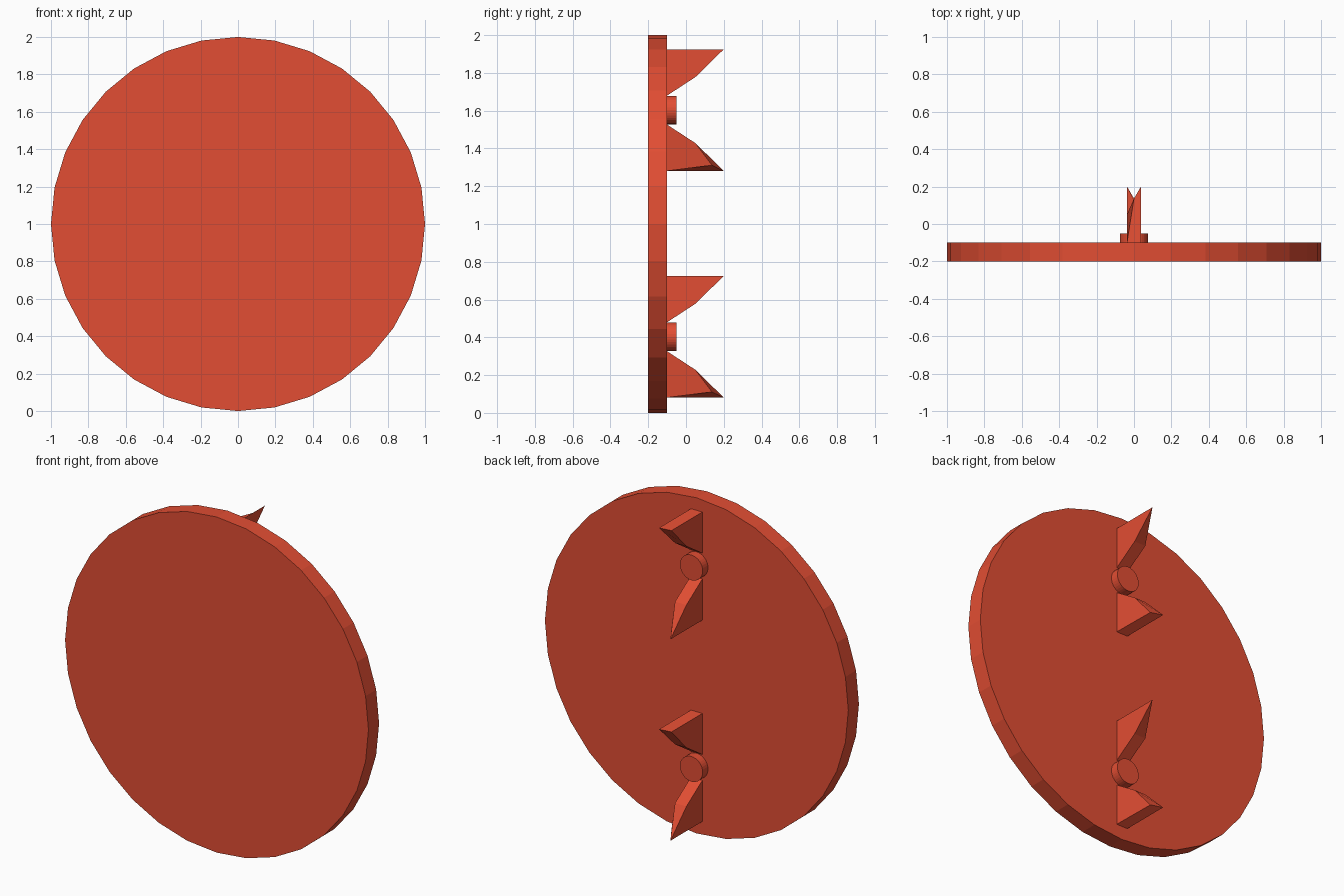
import bpy, bmesh
from math import pi
from mathutils import Matrix, Vector

if "Cube" in bpy.data.objects:
    bpy.data.objects.remove(bpy.data.objects["Cube"])

red = bpy.data.materials.new("red")
red.diffuse_color = (0.76, 0.075, 0.033, 1)
red.use_nodes = True
red.node_tree.nodes["Principled BSDF"].inputs["Base Color"].default_value = red.diffuse_color

def finish(bm, name):
    bmesh.ops.recalc_face_normals(bm, faces=bm.faces)
    mesh = bpy.data.meshes.new(name)
    bm.to_mesh(mesh)
    bm.free()
    mesh.materials.append(red)
    obj = bpy.data.objects.new(name, mesh)
    bpy.context.collection.objects.link(obj)
    return obj

def disc(name, radius, y0, y1, z):
    bm = bmesh.new()
    place = Matrix.Translation((0, (y0 + y1) / 2, z)) @ Matrix.Rotation(pi / 2, 4, 'X')
    bmesh.ops.create_cone(bm, cap_ends=True, segments=32, radius1=radius,
                          radius2=radius, depth=y1 - y0, matrix=place)
    return finish(bm, name)

# Barb: side profile (y, height from the hub) extruded in x, one tip pulled inward
W = 0.0375
PROFILE = [(-0.1, 0.077), (-0.1, 0.322), (0.2, 0.322), (0.05, 0.175)]

def barb(name, z, turn):
    bm = bmesh.new()
    outer = [bm.verts.new((W, y, h)) for y, h in PROFILE]
    inner = [bm.verts.new((-W, y, h)) for y, h in PROFILE]
    inner[2].co = Vector((0, 0.137, 0.292))
    bm.faces.new(outer)
    bm.faces.new(inner[::-1])
    for i in range(4):
        j = (i + 1) % 4
        bm.faces.new((outer[i], inner[i], inner[j], outer[j]))
    bm.transform(Matrix.Translation((0, 0, z)) @ Matrix.Rotation(turn, 4, 'Y'))
    return finish(bm, name)

# Main round plate
disc("plate", 1.0, -0.2, -0.1, 1.0)

# Two fastener sets on the back: a round stud between opposed barbs
for label, z in (("upper", 1.603), ("lower", 0.403)):
    disc(label + "_stud", 0.075, -0.1, -0.05, z)
    barb(label + "_top_barb", z, 0)
    barb(label + "_bottom_barb", z, pi)
